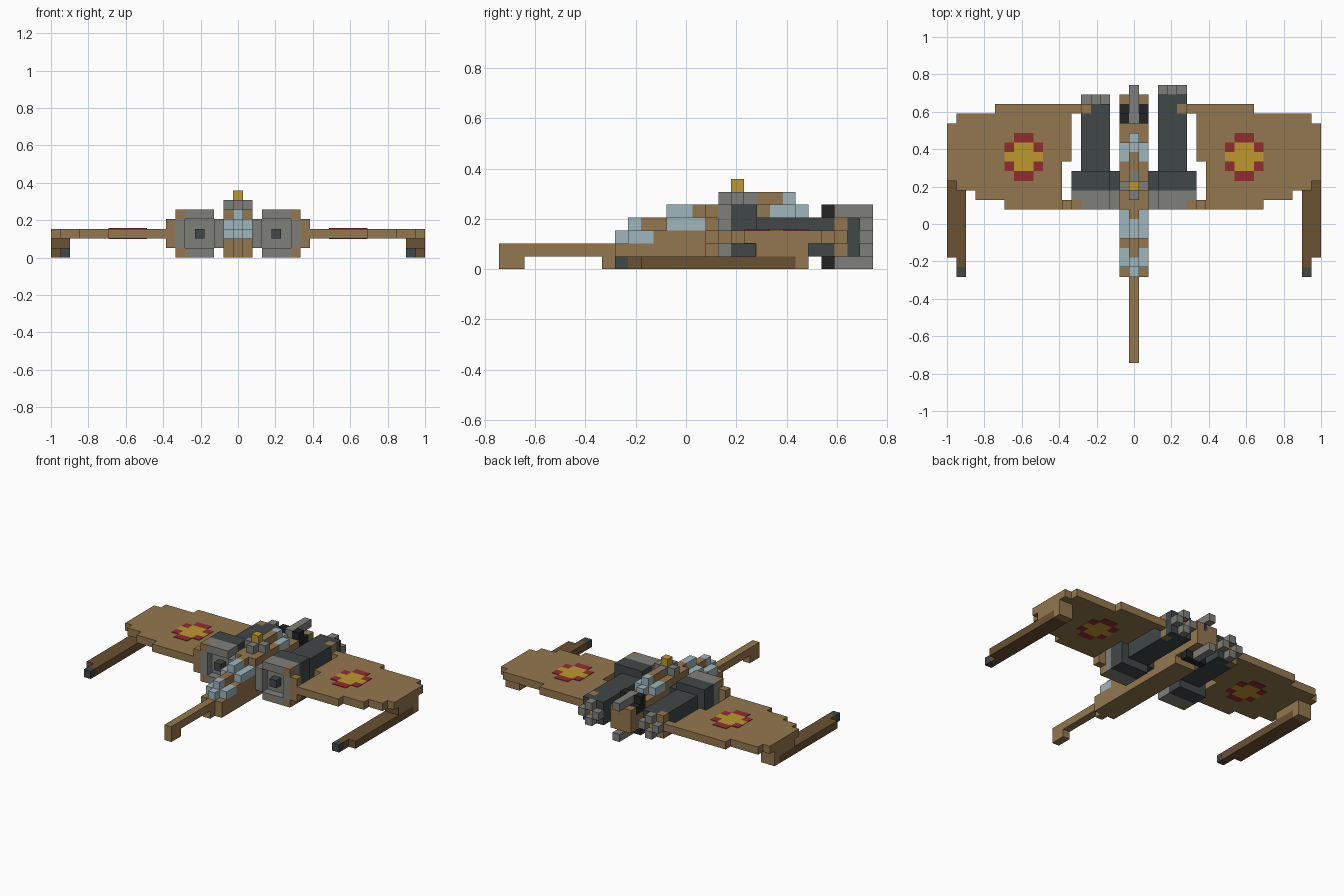
import bpy
import bmesh
from mathutils import Vector

cube = bpy.data.objects.get("Cube")
if cube:
    bpy.data.objects.remove(cube, do_unlink=True)

U = 2 / 39        # one block
LENGTH = 29       # blocks from nose to tail


def make_material(name, rgb):
    linear = [((c / 255 + 0.055) / 1.055) ** 2.4 for c in rgb] + [1]
    mat = bpy.data.materials.new(name)
    mat.use_nodes = True
    mat.diffuse_color = linear
    mat.node_tree.nodes["Principled BSDF"].inputs["Base Color"].default_value = linear
    return mat


TAN = make_material("tan", (148, 119, 78))
BROWN = make_material("dark_brown", (106, 81, 50))
SLATE = make_material("slate", (65, 71, 71))
GREY = make_material("grey", (127, 127, 123))
BLUE = make_material("pale_blue", (158, 182, 190))
RED = make_material("red", (146, 44, 50))
GOLD = make_material("gold", (190, 153, 46))
BLACK = make_material("black", (36, 36, 36))


def place(x, y, z):
    return Vector((x * U, (y - LENGTH / 2) * U, z * U))


def finish(bm, name, mats):
    bmesh.ops.recalc_face_normals(bm, faces=bm.faces)
    mesh = bpy.data.meshes.new(name)
    bm.to_mesh(mesh)
    bm.free()
    for mat in mats:
        mesh.materials.append(mat)
    obj = bpy.data.objects.new(name, mesh)
    bpy.context.collection.objects.link(obj)


def blocks(name, boxes, side=1):
    """Boxes of (material, x range, y range, z range), in block units."""
    bm = bmesh.new()
    mats = []
    for mat, xs, ys, zs in boxes:
        if mat not in mats:
            mats.append(mat)
        low = place(xs[0] * side, ys[0], zs[0])
        high = place(xs[1] * side, ys[1], zs[1])
        verts = bmesh.ops.create_cube(bm, size=1)["verts"]
        for v in verts:
            for a in range(3):
                v.co[a] = low[a] if v.co[a] < 0 else high[a]
        for f in {f for v in verts for f in v.link_faces}:
            f.material_index = mats.index(mat)
    finish(bm, name, mats)


MID = (-.5, .5)
WIDE = (-1.5, 1.5)

# Nose boom with its skid, and the hull
blocks("nose_boom", [
    (TAN, MID, (0, 9), (1, 2)),
    (TAN, MID, (0, 2), (0, 1)),
    (TAN, MID, (8, 9), (0, 1)),
])
blocks("hull", [
    (TAN, WIDE, (9, 24), (0, 1)),
    (TAN, WIDE, (9, 25), (1, 2)),
    (TAN, WIDE, (12, 25), (2, 3)),
    (TAN, WIDE, (16, 25), (3, 4)),
    (TAN, WIDE, (25, 28), (1, 3)),
    (TAN, WIDE, (27, 28), (3, 4)),
    (TAN, MID, (11, 13), (3, 4)),
    (TAN, MID, (15, 16), (4, 5)),
    (TAN, WIDE, (16, 21), (4, 5)),
    (TAN, MID, (21, 22), (4, 5)),
    (TAN, MID, (20, 22), (5, 6)),
])

# Glazed canopy, stepping up from the nose and down at the back
blocks("canopy", [
    (BLUE, MID, (9, 10), (2, 3)),
    (BLUE, WIDE, (10, 12), (2, 3)),
    (BLUE, MID, (10, 11), (3, 4)),
    (BLUE, WIDE, (13, 16), (3, 4)),
    (BLUE, MID, (13, 15), (4, 5)),
    (BLUE, (-1.5, -.5), (21, 23), (4, 5)),
    (BLUE, (.5, 1.5), (21, 23), (4, 5)),
    (BLUE, MID, (22, 24), (4, 5)),
    (BLUE, MID, (22, 23), (5, 6)),
])
blocks("roof_beacon", [
    (GREY, MID, (17, 20), (5, 6)),
    (GREY, (-1.5, -.5), (18, 19), (5, 6)),
    (GREY, (.5, 1.5), (18, 19), (5, 6)),
    (GOLD, MID, (18, 19), (6, 7)),
])

# Twin tail guns on black mounts
blocks("tail_guns", [
    (BLACK, (-1.5, -.5), (25, 27), (3, 4)),
    (BLACK, (.5, 1.5), (25, 27), (3, 4)),
    (BLACK, MID, (25, 28), (3, 4)),
    (BLACK, (-1.5, -.5), (25, 26), (4, 5)),
    (BLACK, (.5, 1.5), (25, 26), (4, 5)),
    (GREY, MID, (25, 29), (4, 5)),
    (BLACK, WIDE, (25, 26), (0, 1)),
    (GREY, MID, (26, 29), (0, 1)),
])


def wing(name, side, back_end):
    outline = [(7.5, 16), (13.5, 16), (13.5, 17), (16.5, 17), (16.5, 18),
               (18.5, 18), (18.5, 19), (19.5, 19), (19.5, 25), (18.5, 25),
               (18.5, 26), (back_end, 26), (back_end, 27), (5.5, 27),
               (5.5, 26), (6.5, 26), (6.5, 21), (7.5, 21)]
    bm = bmesh.new()
    face = bm.faces.new([bm.verts.new(place(x * side, y, 2)) for x, y in outline])
    top = bmesh.ops.extrude_face_region(bm, geom=[face])["geom"]
    bmesh.ops.translate(bm, vec=(0, 0, U),
                        verts=[v for v in top if isinstance(v, bmesh.types.BMVert)])
    finish(bm, name, [TAN])


for side, label, tail, back_end in ((1, "left", 28, 12.5), (-1, "right", 27, 14.5)):
    wing(label + "_wing", side, back_end)

    # Painted roundel on both wing faces
    plates = []
    for zs in ((3, 3.06), (1.94, 2)):
        plates += [(GOLD, (10.5, 12.5), (20, 23), zs),
                   (GOLD, (9.5, 10.5), (21, 22), zs),
                   (GOLD, (12.5, 13.5), (21, 22), zs)]
        plates += [(RED, (10.5, 12.5), (y, y + 1), zs) for y in (19, 23)]
        plates += [(RED, (x, x + 1), (y, y + 1), zs)
                   for x in (9.5, 12.5) for y in (20, 22)]
    blocks(label + "_roundel", plates, side)

    # Wingtip cannon hung below the wing
    blocks(label + "_cannon", [
        (SLATE, (17.5, 18.5), (9, 10), (0, 1)),
        (BROWN, (17.5, 18.5), (10, 23), (0, 1)),
        (BROWN, (18.5, 19.5), (11, 23), (0, 1)),
        (TAN, (17.5, 19.5), (23, 24), (0, 1)),
        (TAN, (17.5, 19.5), (20, 24), (1, 2)),
        (BROWN, (17.5, 19.5), (19.9, 20), (1, 2)),
    ], side)

    # Engine intake: grey rim, sunken face, slate hub and tan cheeks
    blocks(label + "_intake", [
        (GREY, (1.5, 2.5), (16, 18), (1, 4)),
        (GREY, (2.5, 5.5), (16, 18), (0, 1)),
        (GREY, (2.5, 5.5), (16, 18), (4, 5)),
        (GREY, (5.5, 6.5), (16, 18), (1, 4)),
        (GREY, (2.5, 5.5), (17, 18), (1, 4)),
        (SLATE, (3.5, 4.5), (16, 17), (2, 3)),
        (TAN, (5.5, 6.5), (16, 17), (0, 1)),
        (TAN, (5.5, 6.5), (16, 17), (4, 5)),
        (GREY, (5.5, 6.5), (17, 18), (0, 1)),
        (GREY, (5.5, 6.5), (17, 18), (4, 5)),
        (TAN, (6.5, 7.5), (16, 17), (1, 4)),
    ], side)

    # Engine body, wing brace and exhaust
    blocks(label + "_engine", [
        (SLATE, (2.5, 6.5), (18, 20), (0, 5)),
        (SLATE, (1.5, 2.5), (18, 20), (1, 4)),
        (SLATE, (2.5, 4.5), (20, tail), (1, 4)),
        (SLATE, (4.5, 5.5), (20, 26), (1, 4)),
        (TAN, (4.5, 5.5), (26, 27), (1, 4)),
    ] + ([(SLATE, (4.5, 5.5), (27, tail), (1, 4))] if tail > 27 else []), side)
    end = (tail, tail + 1)
    blocks(label + "_exhaust", [
        (GREY, (3.5, 4.5), end, (1, 2)),
        (GREY, (3.5, 4.5), end, (3, 4)),
        (GREY, (2.5, 3.5), end, (2, 3)),
        (GREY, (4.5, 5.5), end, (2, 3)),
        (GOLD, (3.5, 4.5), (tail, tail + .1), (2, 3)),
    ], side)
